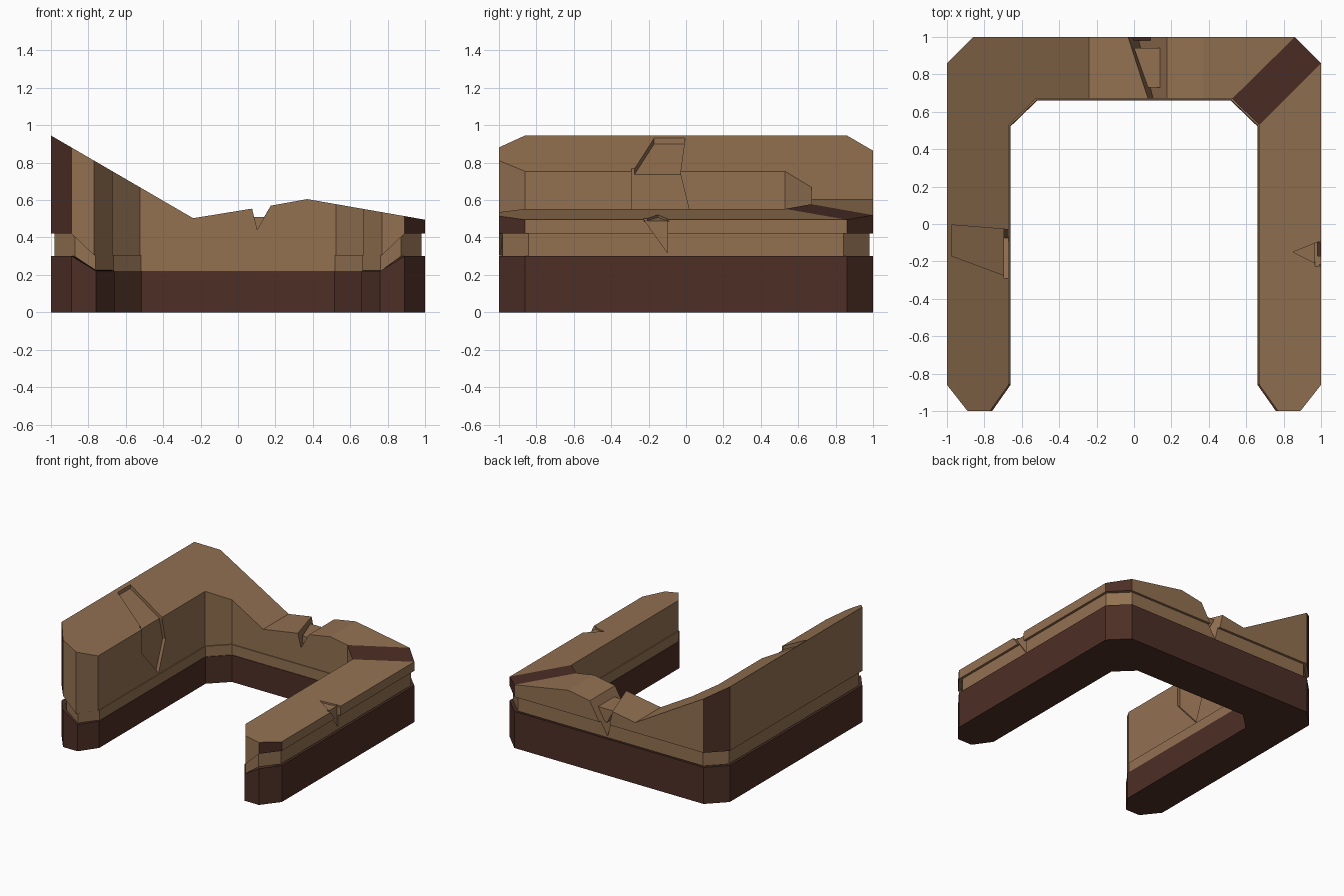
import bpy, bmesh

if "Cube" in bpy.data.objects:
    bpy.data.objects.remove(bpy.data.objects["Cube"])

def material(name, col):
    m = bpy.data.materials.new(name)
    m.diffuse_color = (*col, 1)
    m.use_nodes = True
    m.node_tree.nodes["Principled BSDF"].inputs["Base Color"].default_value = m.diffuse_color
    return m

TAN = material("tan stone", (0.29, 0.165, 0.083))
DARK = material("dark brown stone", (0.074, 0.028, 0.019))

def add_object(name, bm):
    bmesh.ops.recalc_face_normals(bm, faces=bm.faces[:])
    me = bpy.data.meshes.new(name)
    bm.to_mesh(me)
    bm.free()
    ob = bpy.data.objects.new(name, me)
    bpy.context.collection.objects.link(ob)
    me.materials.append(TAN)
    me.materials.append(DARK)
    return ob

def hull(name, pts):
    bm = bmesh.new()
    vs = [bm.verts.new(p) for p in pts]
    r = bmesh.ops.convex_hull(bm, input=vs)
    bmesh.ops.delete(bm, geom=[v for v in bm.verts if not v.link_faces], context='VERTS')
    return add_object(name, bm)

def cut(target, cutter):
    mod = target.modifiers.new("crack", 'BOOLEAN')
    mod.operation = 'DIFFERENCE'
    mod.solver = 'EXACT'
    mod.object = cutter
    bpy.context.view_layer.objects.active = target
    bpy.ops.object.modifier_apply(modifier=mod.name)
    bpy.data.objects.remove(cutter)

# Height of the broken wall top, a function of x
PROFILE = [(-1, .945), (-.24, .503), (.08, .555), (.175, .57), (.37, .605), (1, .495)]

def top(x):
    for (x0, z0), (x1, z1) in zip(PROFILE, PROFILE[1:]):
        if x <= x1:
            return z0 + (z1 - z0) * (x - x0) / (x1 - x0)
    return PROFILE[-1][1]

# Stations along the U: outer point and inner point
left = [((-.89, -1), (-.77, -1)), ((-1, -.86), (-.67, -.86)),
        ((-1, .86), (-.67, .53)), ((-.86, 1), (-.525, .67))]
middle = [((x, 1), (x, .67)) for x in (-.24, .08, .175, .37)]
right = [((-o[0], o[1]), (-i[0], i[1])) for o, i in reversed(left)]
stations = left + middle + right
LAST = len(stations) - 2

def sc(p, s, z):
    return (p[0] * s, p[1] * s, z)

def loft(name, section, dark_rule):
    """Section lists outer points bottom-up, then inner points top-down."""
    bm = bmesh.new()
    rings = [[bm.verts.new(p) for p in section(o, i)] for o, i in stations]
    n = len(rings[0])
    for s, (a, b) in enumerate(zip(rings, rings[1:])):
        for k in range(n):
            j = (k + 1) % n
            f = bm.faces.new((a[k], a[j], b[j], b[k]))
            f.material_index = int(dark_rule(s, k))
    for r, s in ((rings[0], 0), (rings[-1], LAST)):
        for k in range(n // 2 - 1):
            f = bm.faces.new((r[k], r[k + 1], r[n - 2 - k], r[n - 1 - k]))
            f.material_index = int(dark_rule(s, -1))
    return add_object(name, bm)

# Dark base with its top sloping down to the inside
def base_section(o, i):
    q = (i[0] * .985, i[1] * .985 if i[1] > 0 else i[1])
    return [(*o, 0), (*o, .3), (*q, .22), (*q, 0)]

loft("base", base_section, lambda s, k: True)

# Wall with a recessed band; outer corner faces and one corner top are dark
def wall_section(o, i):
    return [sc(o, .98, .3), sc(o, .98, .42), (*o, .42), (*o, top(o[0])),
            (*i, top(i[0])), (*i, .305), sc(i, .99, .305), sc(i, .99, .22)]

def wall_dark(s, k):
    return (k == 2 and s in (0, 2, LAST - 2, LAST)) or (k == 3 and s == LAST - 2)

wall = loft("wall", wall_section, wall_dark)

# Left wing chip: shallow pocket over the top, then down the inner face
plan = [(-.975, -.17), (-.64, -.295), (-.64, -.032), (-.975, -.005)]
cut(wall, hull("cutter", [(x, y, top(x) + d) for x, y in plan for d in (-.03, .1)]))
face = [(-.29, .78), (-.04, .78), (.015, .555), (-.075, .315), (-.29, .555)]
cut(wall, hull("cutter", [(x, y, z) for y, z in face for x in (-.695, -.6)]))

# Back wall break: skewed V notch, deeper towards the back
cut(wall, hull("cutter", [(.07, .64, .62), (.11, .64, .455), (.204, .64, .62),
                          (-.06, 1.03, .62), (.013, 1.03, .29), (.204, 1.03, .62)]))

# Loose stone lodged in the break
stone = [(.0, .94), (.14, .94), (.14, .73), (.075, .73)]
hull("loose_stone", [(x, y, .51) for x, y in stone]
     + [(max(x, .06), y, .4) for x, y in stone])

# Right wing chip: triangle on the top and one on the outer face
tri = [(.85, -.15), (1.02, -.082), (1.02, -.235)]
cut(wall, hull("cutter", [(x, y, top(x) + d) for x, y in tri for d in (-.014, .1)]))
side = [(-.235, .51), (-.1, .51), (-.1, .32)]
cut(wall, hull("cutter", [(x, y, z) for y, z in side for x in (.968, 1.05)]))
